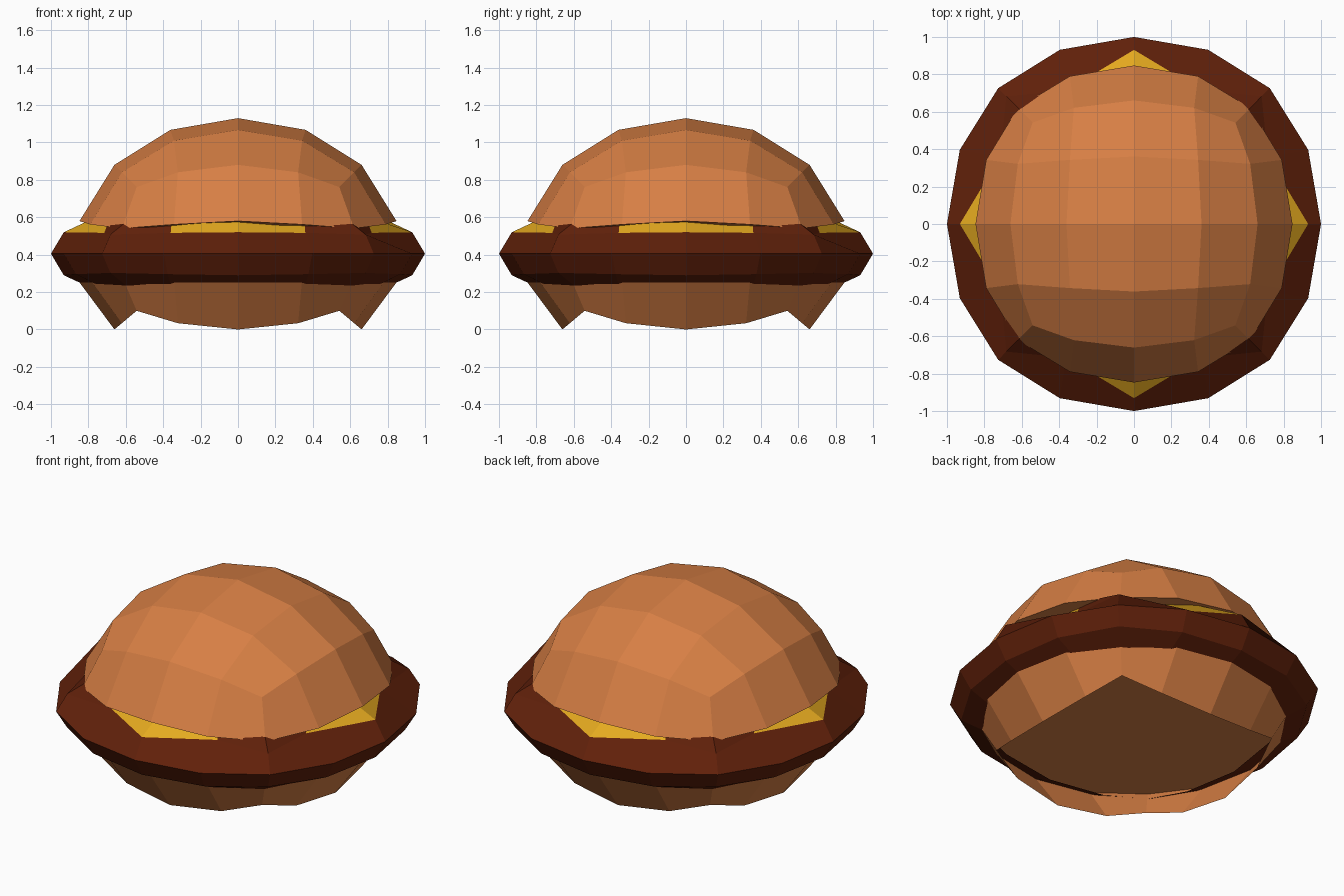
import bpy, bmesh

if "Cube" in bpy.data.objects:
    bpy.data.objects.remove(bpy.data.objects["Cube"])


def material(name, rgb):
    m = bpy.data.materials.new(name)
    m.diffuse_color = (*rgb, 1.0)
    m.use_nodes = True
    m.node_tree.nodes["Principled BSDF"].inputs["Base Color"].default_value = m.diffuse_color
    return m


bun_mat = material("toasted bun", (0.68, 0.212, 0.058))
patty_mat = material("patty brown", (0.117, 0.0145, 0.003))
cheese_mat = material("cheese yellow", (0.78, 0.40, 0.014))


def tuck(co):
    """Pull the upper patty rim in beside each cheese corner, so the corner droops to a point."""
    small, big = sorted((abs(co.x), abs(co.y)))
    if 0.25 < co.z < 0.5 and 0.2 < small < 0.5 and big > 0.8:
        axis, other = (0, 1) if abs(co.x) > abs(co.y) else (1, 0)
        co[axis] = 0.715 if co[axis] > 0 else -0.715
        co[other] = 0.36 if co[other] > 0 else -0.36
        co.z = 0.385


def round_cube(name, mat, keep, radius, height, z, cap=None, shape=None):
    """Subdivided cube of radius 1; faces failing keep() are removed, then it is scaled and placed."""
    bpy.ops.mesh.primitive_cube_add(size=2)
    ob = bpy.context.object
    ob.name = name
    mod = ob.modifiers.new("round", 'SUBSURF')
    mod.levels = 2
    bpy.ops.object.modifier_apply(modifier=mod.name)
    bm = bmesh.new()
    bm.from_mesh(ob.data)
    top = max(v.co.z for v in bm.verts)
    for v in bm.verts:
        v.co /= top
    drop = [f for f in bm.faces if not keep(f.calc_center_median())]
    bmesh.ops.delete(bm, geom=drop, context='FACES')
    for v in bm.verts:
        if shape:
            shape(v.co)
        v.co.x *= radius
        v.co.y *= radius
        v.co.z = v.co.z * height + z
    if cap is not None:
        # flat closing face over the open rim above the given height
        rim = [e for e in bm.edges if e.is_boundary and all(v.co.z > cap for v in e.verts)]
        bmesh.ops.holes_fill(bm, edges=rim, sides=0)
        bmesh.ops.recalc_face_normals(bm, faces=bm.faces)
    bm.to_mesh(ob.data)
    bm.free()
    for p in ob.data.polygons:
        p.use_smooth = False
    ob.data.materials.clear()
    ob.data.materials.append(mat)
    return ob


def side(c):
    return max(abs(c.x), abs(c.y)) > abs(c.z)


def is_cheese(c):
    # middle two faces on the upper row of each side
    return side(c) and c.z > 0.3 and min(abs(c.x), abs(c.y)) < 0.28


# Top bun: dome above the second row
round_cube("top_bun", bun_mat, lambda c: c.z > 0.28, 0.91, 0.912, 0.218, cap=0.0)

# Bottom bun: flared wall, hollow underneath, closed near the patty
round_cube("bottom_bun", bun_mat, lambda c: side(c) and c.z < -0.28,
           0.91, 0.764, 0.555, cap=0.16)

# Patty: flattened round, open underneath where the bun sits
round_cube("patty", patty_mat,
           lambda c: (side(c) or c.z > 0) and not is_cheese(c), 1.0, 0.29, 0.405, shape=tuck)

# Cheese: drooping corners above the patty rim
round_cube("cheese", cheese_mat, is_cheese, 1.0, 0.29, 0.405, shape=tuck)
